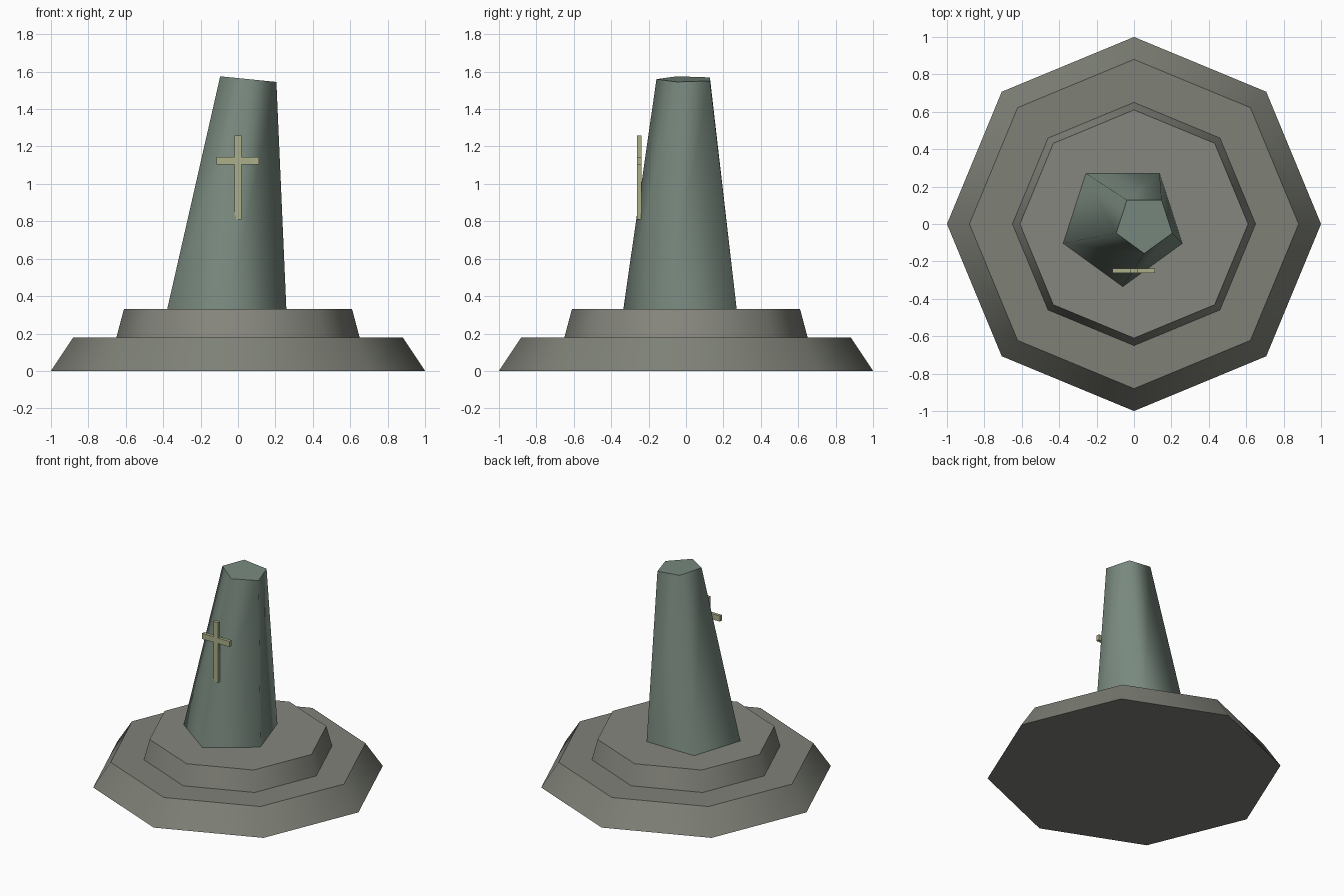
import bpy, bmesh, math

if "Cube" in bpy.data.objects:
    bpy.data.objects.remove(bpy.data.objects["Cube"])


def material(name, rgb):
    m = bpy.data.materials.new(name)
    m.diffuse_color = (*rgb, 1)
    m.use_nodes = True
    m.node_tree.nodes["Principled BSDF"].inputs["Base Color"].default_value = m.diffuse_color
    return m


def make_object(name, bm, mat):
    bmesh.ops.recalc_face_normals(bm, faces=bm.faces)
    me = bpy.data.meshes.new(name)
    bm.to_mesh(me)
    bm.free()
    me.materials.append(mat)
    ob = bpy.data.objects.new(name, me)
    bpy.context.collection.objects.link(ob)
    return ob


def tapered_prism(name, sides, bottom, top, mat, tilt=0.0):
    """bottom and top are (centre x, radius, z); tilt slopes the top along x.
    Walls are smooth shaded, caps are flat with sharp rims."""
    bm = bmesh.new()
    rings = []
    for (cx, r, z), slope in ((bottom, 0.0), (top, tilt)):
        ring = []
        for i in range(sides):
            a = -math.pi / 2 + 2 * math.pi * i / sides
            dx = r * math.cos(a)
            ring.append(bm.verts.new((cx + dx, r * math.sin(a), z + slope * dx)))
        rings.append(ring)
    low, high = rings
    for i in range(sides):
        j = (i + 1) % sides
        bm.faces.new((low[i], low[j], high[j], high[i])).smooth = True
    for cap in (bm.faces.new(low[::-1]), bm.faces.new(high)):
        for e in cap.edges:
            e.smooth = False
    return make_object(name, bm, mat)


def box(name, x, y, z, mat):
    bm = bmesh.new()
    bmesh.ops.create_cube(bm, size=1)
    for v in bm.verts:
        v.co = [lo + (c + 0.5) * (hi - lo) for c, (lo, hi) in zip(v.co, (x, y, z))]
    return make_object(name, bm, mat)


lower_stone = material("lower_stone", (0.21, 0.22, 0.185))
upper_stone = material("upper_stone", (0.24, 0.24, 0.21))
green_stone = material("green_stone", (0.19, 0.25, 0.21))
pale_brass = material("pale_brass", (0.41, 0.43, 0.25))

# Octagonal steps
tapered_prism("lower_step", 8, (0, 1.0, 0), (0, 0.88, 0.18), lower_stone)
tapered_prism("upper_step", 8, (0, 0.65, 0.18), (0, 0.61, 0.33), upper_stone)

# Leaning five-sided pillar with a sloped top
tapered_prism("pillar", 5, (-0.06, 0.335, 0.33), (0.055, 0.158, 1.56),
              green_stone, tilt=-0.1)

# Cross on the front
depth = (-0.262, -0.238)
box("cross_upright", (-0.02, 0.018), depth, (0.81, 1.26), pale_brass)
box("cross_arm", (-0.115, 0.113), depth, (1.103, 1.145), pale_brass)
